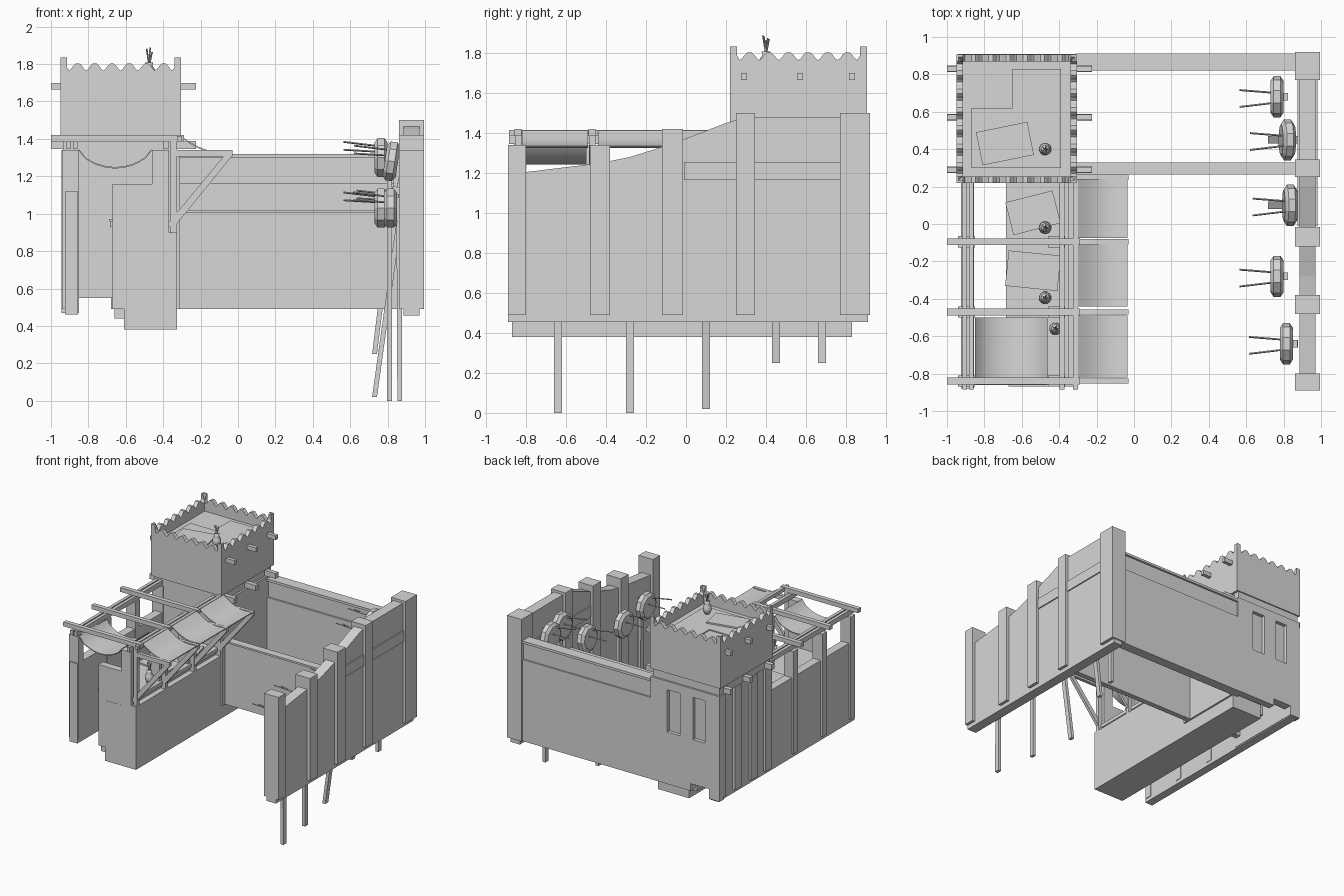
import bpy, bmesh, math
from mathutils import Vector

cube = bpy.data.objects.get("Cube")
if cube:
    bpy.data.objects.remove(cube)

clay = bpy.data.materials.new("pale_grey")
clay.use_nodes = True
clay.diffuse_color = (0.68, 0.68, 0.68, 1)
clay.node_tree.nodes["Principled BSDF"].inputs["Base Color"].default_value = (0.68, 0.68, 0.68, 1)


def finish(name, bm, smooth=False):
    bmesh.ops.recalc_face_normals(bm, faces=bm.faces)
    me = bpy.data.meshes.new(name)
    bm.to_mesh(me)
    bm.free()
    me.materials.append(clay)
    ob = bpy.data.objects.new(name, me)
    bpy.context.collection.objects.link(ob)
    for p in me.polygons:
        p.use_smooth = smooth
    return ob


def box(name, x, y, z):
    """Box between (min, max) pairs."""
    bm = bmesh.new()
    bmesh.ops.create_cube(bm, size=1)
    for v in bm.verts:
        v.co = [(r[0] + r[1]) / 2 + c * (r[1] - r[0]) for c, r in zip(v.co, (x, y, z))]
    return finish(name, bm)


def prism(name, points, axis, lo, hi):
    """Extrude a (horizontal, z) outline along x or y."""
    bm = bmesh.new()
    place = (lambda h, z, d: (d, h, z)) if axis == "x" else (lambda h, z, d: (h, d, z))
    face = bm.faces.new([bm.verts.new(place(h, z, lo)) for h, z in points])
    out = bmesh.ops.extrude_face_region(bm, geom=[face])
    shift = Vector(place(0, 0, hi - lo))
    bmesh.ops.translate(bm, vec=shift, verts=[g for g in out["geom"] if isinstance(g, bmesh.types.BMVert)])
    return finish(name, bm)


def stick(name, a, b, r, sides=4):
    """Straight rod between two points."""
    a, b = Vector(a), Vector(b)
    bm = bmesh.new()
    bmesh.ops.create_cone(bm, cap_ends=True, segments=sides, radius1=r, radius2=r, depth=(b - a).length)
    bmesh.ops.rotate(bm, verts=bm.verts, matrix=Vector((0, 0, 1)).rotation_difference(b - a).to_matrix())
    bmesh.ops.translate(bm, verts=bm.verts, vec=(a + b) / 2)
    return finish(name, bm)


def lathe(name, profile, loc, sides, tilt=0, smooth=False):
    """Turn a (radius, height) profile round z, then tilt it about y."""
    bm = bmesh.new()
    rings = [[bm.verts.new((r * math.cos(t), r * math.sin(t), z)) for t in
              [2 * math.pi * (i + 0.5) / sides for i in range(sides)]] for r, z in profile]
    for low, high in zip(rings, rings[1:]):
        for i in range(sides):
            j = (i + 1) % sides
            bm.faces.new((low[i], low[j], high[j], high[i]))
    bm.faces.new(rings[0])
    bm.faces.new(rings[-1])
    ob = finish(name, bm, smooth)
    ob.location = loc
    ob.rotation_euler.y = tilt


def cloth(name, x, y, height):
    """Thin sheet whose height follows a function of 0..1 along x."""
    n = 12
    t = [i / n for i in range(n + 1)]
    top = [(x[0] + (x[1] - x[0]) * k, height(k)) for k in t]
    ob = prism(name, top + [(a, b - 0.008) for a, b in reversed(top)], "y", *y)
    bpy.context.view_layer.objects.active = ob
    ob.select_set(True)
    bpy.ops.object.shade_smooth_by_angle(angle=0.6)
    ob.select_set(False)


# Long outer wall with stepped, sloping top and its posts
outline = [(-0.89, 0.455), (0.91, 0.455), (0.91, 1.48), (0.3, 1.48), (0.2, 1.45),
           (-0.06, 1.35), (-0.28, 1.28), (-0.43, 1.25), (-0.84, 1.2), (-0.89, 1.2)]
prism("east_wall", outline, "x", 0.885, 0.97)
for lo, hi, top in [(-0.89, -0.8, 1.34), (-0.48, -0.38, 1.34), (-0.12, -0.015, 1.42),
                    (0.25, 0.345, 1.5), (0.77, 0.92, 1.5)]:
    box("east_post", (0.862, 0.995), (lo, hi), (0.49, top))
for lo, hi in [(-0.01, 0.25), (0.345, 0.77)]:
    box("east_rail", (0.875, 0.98), (lo, hi), (1.165, 1.255))

# Back wall and lower inner wall
box("back_wall", (-0.31, 0.88), (0.825, 0.908), (0.49, 1.165))
box("back_wall_upper", (-0.31, 0.88), (0.84, 0.895), (1.165, 1.305))
box("back_wall_cap", (-0.31, 0.88), (0.82, 0.912), (1.3, 1.32))
box("inner_wall", (-0.31, 0.88), (0.275, 0.32), (0.49, 1.005))
box("inner_wall_cap", (-0.31, 0.88), (0.265, 0.33), (1.005, 1.02))

# West wing: outer wall, plinth, walkway with a front parapet
box("west_wall", (-0.925, -0.855), (-0.88, 0.9), (0.46, 1.12))
box("plinth", (-0.61, -0.325), (-0.87, 0.83), (0.38, 0.88))
box("plinth_step", (-0.66, -0.6), (-0.85, 0.8), (0.44, 0.52))
box("walkway", (-0.67, -0.37), (-0.86, 0.25), (0.49, 0.93))
box("walkway_floor", (-0.685, -0.35), (-0.85, 0.25), (0.93, 0.96))
box("walkway_parapet", (-0.67, -0.4), (-0.868, -0.81), (0.49, 1.16))

# Timber frames carrying the awnings
frames = [-0.84, -0.47, -0.095]
for y in frames:
    box("west_post", (-0.94, -0.85), (y - 0.03, y + 0.03), (0.49, 1.34))
    box("walkway_post", (-0.46, -0.37), (y - 0.03, y + 0.03), (0.49, 1.34))
    box("cross_beam", (-1.0, -0.29), (y - 0.018, y + 0.018), (1.385, 1.42))
for x in (-0.905, -0.87, -0.385):
    box("long_beam", (x - 0.013, x + 0.013), (-0.885, 0.24), (1.345, 1.385))
box("awning_rail", (-0.325, -0.3), (-0.885, 0.23), (1.385, 1.415))
box("wall_plate", (-0.37, -0.325), (-0.87, 0.25), (0.86, 0.9))
for y in frames + [0.25]:
    box("awning_post", (-0.36, -0.325), (y - 0.016, y + 0.016), (0.88, 1.39))
    box("awning_arm", (-0.34, -0.03), (y - 0.014, y + 0.014), (1.305, 1.34))
    prism("awning_brace", [(-0.34, 0.93), (-0.34, 0.99), (-0.075, 1.31), (-0.03, 1.31)],
          "y", y - 0.012, y + 0.012)

# Sagging cloths
for lo, hi in [(-0.82, -0.49), (-0.44, -0.11), (-0.075, 0.24)]:
    cloth("side_awning", (-0.305, -0.035), (lo, hi),
          lambda k: 1.415 - 0.075 * k - 0.035 * math.sin(math.pi * k))
cloth("front_awning", (-0.85, -0.463), (-0.86, -0.5),
      lambda k: 1.345 - 0.095 * math.sin(math.pi * k) ** 0.6)

# Tower base: hollow walls, open at the foot of the lane, recessed windows at the back
box("tower_west", (-0.925, -0.85), (0.23, 0.89), (0.47, 1.34))
box("tower_east", (-0.37, -0.31), (0.24, 0.89), (0.49, 1.34))
box("tower_front", (-0.92, -0.33), (0.24, 0.29), (0.55, 1.34))
box("tower_back", (-0.93, -0.32), (0.84, 0.88), (0.55, 1.34))
for lo, hi, foot in [(-0.945, -0.85, 0.47), (-0.85, -0.68, 0.55), (-0.68, -0.31, 0.49)]:
    box("tower_sill", (lo, hi), (0.85, 0.91), (foot, 0.92))
box("tower_lintel", (-0.945, -0.31), (0.88, 0.91), (1.27, 1.34))
for lo, hi in [(-0.945, -0.81), (-0.7, -0.58), (-0.465, -0.31)]:
    box("window_pier", (lo, hi), (0.88, 0.91), (0.92, 1.27))
for y in (0.27, 0.46, 0.67, 0.87):
    box("tower_pilaster", (-0.945, -0.92), (y - 0.045, y + 0.04), (0.49, 1.34))
box("tower_band", (-0.935, -0.325), (0.235, 0.895), (1.34, 1.405))
for y in (0.29, 0.57, 0.83):
    box("tower_beam", (-1.0, -0.225), (y - 0.015, y + 0.015), (1.665, 1.7))
    box("tower_lower_beam", (-1.0, -0.225), (y - 0.018, y + 0.018), (1.345, 1.39))

# Tower top with scalloped parapet
west, east, south, north = -0.95, -0.305, 0.22, 0.905
box("tower_room", (west, east), (south, north), (1.405, 1.7))


def parapet(lo, hi, axis, a, b):
    top, n = [], 7
    for i in range(n * 8 + 1):
        u = i / (n * 8)
        scallop = 0.037 * min(1, 1.25 * abs(math.cos(math.pi * n * u)) ** 1.7)
        corner = 0.032 * max(0, min(1, 1.6 - min(u, 1 - u) * 24))
        top.append((lo + (hi - lo) * u, 1.765 + scallop + corner))
    prism("parapet", [(hi, 1.69), (lo, 1.69)] + top, axis, a, b)


for edge in (south, north - 0.035):
    parapet(west, east, "y", edge, edge + 0.035)
for edge in (west, east - 0.035):
    parapet(south, north, "x", edge, edge + 0.035)

# Stepped roof patch and loose mats
box("roof_patch", (-0.65, -0.39), (0.3, 0.83), (1.7, 1.709))
box("roof_patch_side", (-0.87, -0.65), (0.3, 0.62), (1.7, 1.709))
for x, y, z, w, d, turn in [(-0.69, 0.43, 1.709, 0.28, 0.18, 0.2), (-0.54, 0.06, 0.96, 0.26, 0.18, 0.25),
                            (-0.54, -0.25, 0.96, 0.28, 0.19, -0.1)]:
    mat = box("mat", (-w / 2, w / 2), (-d / 2, d / 2), (0, 0.012))
    mat.location = (x, y, z)
    mat.rotation_euler.z = turn

# Pots holding twigs
for x, y, z in [(-0.475, 0.4, 1.709), (-0.475, -0.02, 0.96), (-0.475, -0.395, 0.96), (-0.42, -0.56, 0.96)]:
    lathe("pot", [(0.018, 0), (0.034, 0.03), (0.032, 0.06), (0.017, 0.085), (0.023, 0.1)], (x, y, z), 12, 0, True)
    for i in range(5):
        a = i * 1.26
        dx, dy = math.cos(a), math.sin(a)
        stick("twig", (x, y, z + 0.08), (x + 0.016 * dx, y + 0.016 * dy, z + 0.155 + 0.006 * i), 0.004)

# Round targets on poles, with arrows
disc = [(0.085, -0.035), (0.11, -0.018), (0.11, 0.018), (0.085, 0.035)]
for x, y, z, tilt, foot_x, foot_z in [(0.765, 0.68, 1.3, 0, 0.81, 0.25), (0.82, 0.45, 1.28, 0.15, 0.73, 0.25),
                                      (0.835, 0.1, 1.04, 0.1, 0.73, 0.02), (0.765, -0.28, 1.03, 0, 0.81, 0),
                                      (0.815, -0.64, 1.03, 0, 0.865, 0)]:
    lathe("target", disc, (x, y, z), 10, math.pi / 2 + tilt)
    head_x = x + 0.045
    prism("target_pole", [(foot_x - 0.013, foot_z), (foot_x + 0.013, foot_z),
                          (head_x + 0.013, z + 0.06), (head_x - 0.013, z + 0.06)],
          "y", y - 0.02, y + 0.02)
    for dy, dz in [(0.02, 0.03), (-0.03, 0.06)]:
        stick("arrow", (x, y + dy, z + dz), (x - 0.2, y + dy * 1.8, z + dz * 1.4), 0.005)
